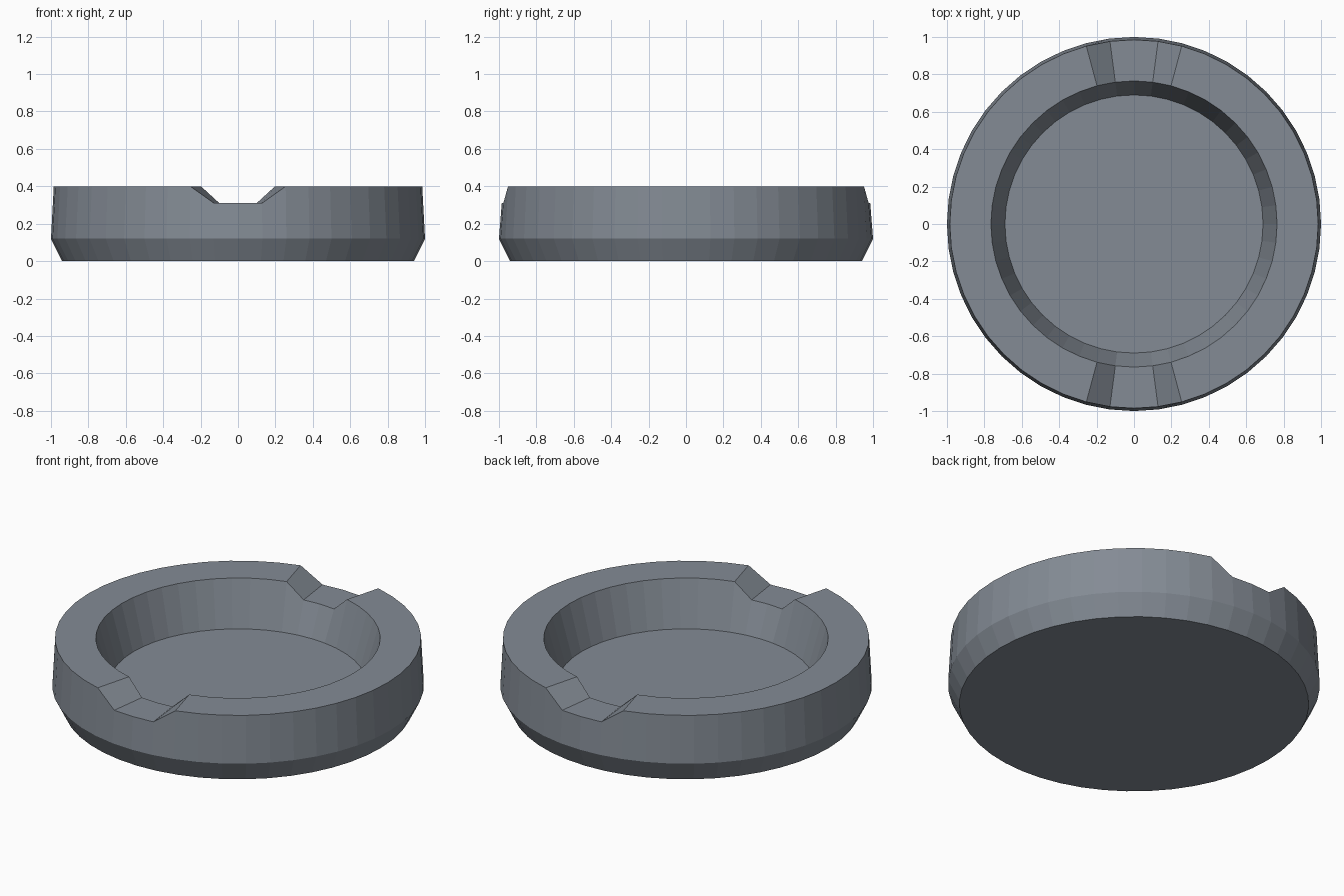
import bpy, bmesh, math

if "Cube" in bpy.data.objects:
    bpy.data.objects.remove(bpy.data.objects["Cube"])

SEGMENTS = 48
NOTCH_Z = 0.31
# Profile (radius, height) from underside to dish floor
PROFILE = [(0.94, 0.0), (1.0, 0.12), (0.985, 0.4), (0.765, 0.4), (0.69, 0.133)]
RIM_TOP = (2, 3)
# Segments lowered for the two rests: centred on front and back
NOTCHED = {(c + d) % SEGMENTS for c in (SEGMENTS // 4, 3 * SEGMENTS // 4) for d in (-1, 0, 1)}

bm = bmesh.new()

# Rings of the dish, with the rim dipped at the notches
rings = []
for k, (r, z) in enumerate(PROFILE):
    ring = []
    for i in range(SEGMENTS):
        a = 2 * math.pi * i / SEGMENTS
        height = NOTCH_Z if k in RIM_TOP and i in NOTCHED else z
        ring.append(bm.verts.new((r * math.cos(a), r * math.sin(a), height)))
    rings.append(ring)

# Walls
for lower, upper in zip(rings, rings[1:]):
    for i in range(SEGMENTS):
        j = (i + 1) % SEGMENTS
        bm.faces.new((lower[i], lower[j], upper[j], upper[i]))

# Underside and dish floor
bm.faces.new(rings[0][::-1])
bm.faces.new(rings[-1])
bmesh.ops.recalc_face_normals(bm, faces=bm.faces)

mesh = bpy.data.meshes.new("notched_dish")
bm.to_mesh(mesh)
bm.free()
dish = bpy.data.objects.new("notched_dish", mesh)
bpy.context.collection.objects.link(dish)

# Dark slate colour
slate = bpy.data.materials.new("slate")
slate.diffuse_color = (0.23, 0.26, 0.30, 1.0)
slate.use_nodes = True
slate.node_tree.nodes["Principled BSDF"].inputs["Base Color"].default_value = slate.diffuse_color
mesh.materials.append(slate)
